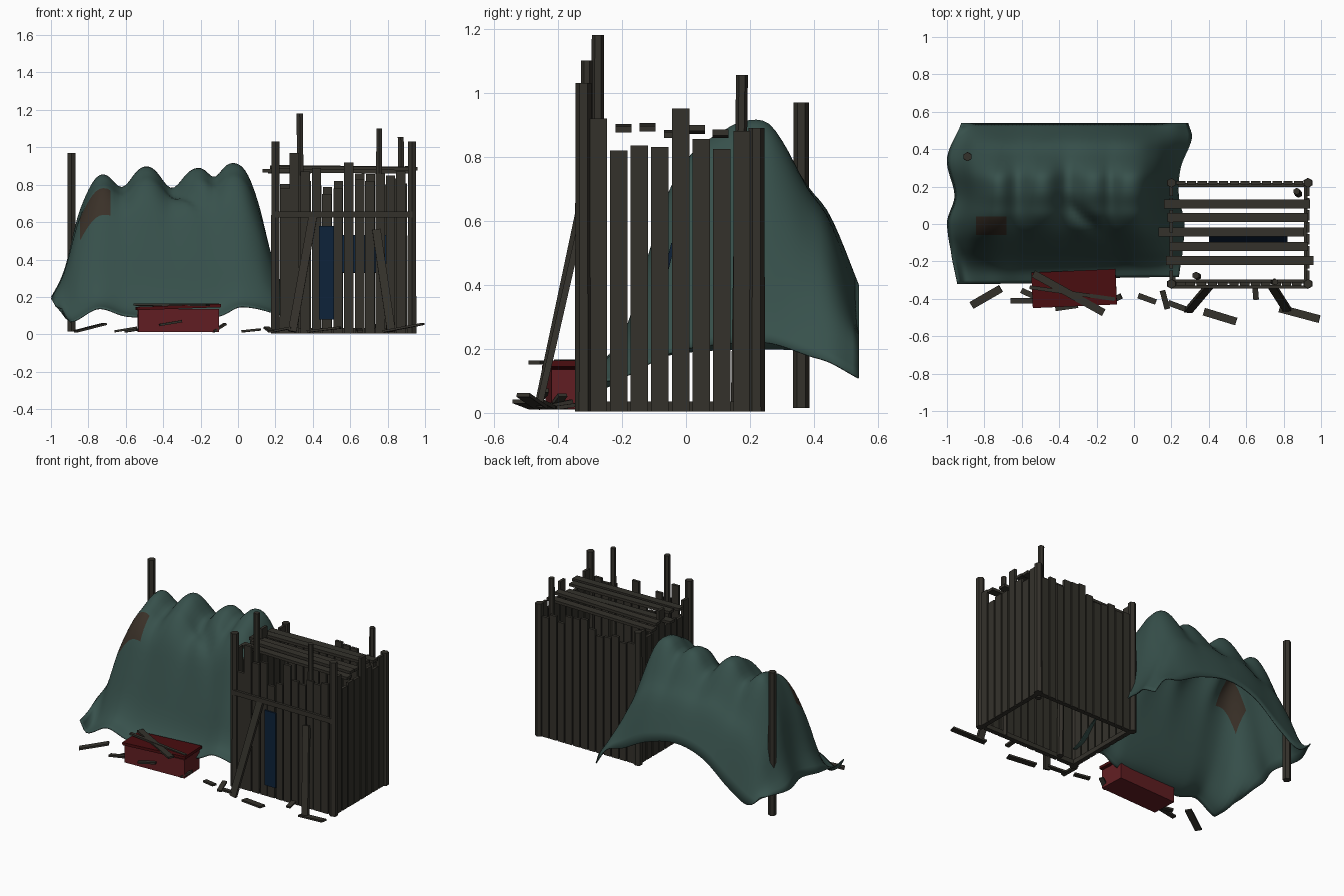
import bpy, bmesh, math, random
from mathutils import Vector, Matrix

random.seed(4)
if "Cube" in bpy.data.objects:
    bpy.data.objects.remove(bpy.data.objects["Cube"], do_unlink=True)


def material(name, r, g, b):
    m = bpy.data.materials.new(name)
    m.use_nodes = True
    m.diffuse_color = (r, g, b, 1)
    node = m.node_tree.nodes["Principled BSDF"]
    node.inputs["Base Color"].default_value = (r, g, b, 1)
    node.inputs["Roughness"].default_value = 0.9
    return m


wood = material("weathered wood", .034, .031, .024)
cloth = material("green canvas", .038, .081, .071)
patch = material("brown patch", .042, .030, .021)
red = material("red paint", .122, .013, .016)
dark_red = material("dark red paint", .068, .004, .005)
blue = material("blue paint", .004, .016, .042)


def finish(name, bm, *mats):
    mesh = bpy.data.meshes.new(name)
    bm.to_mesh(mesh)
    bm.free()
    for m in mats:
        mesh.materials.append(m)
    ob = bpy.data.objects.new(name, mesh)
    bpy.context.collection.objects.link(ob)
    return ob


def frame(a, b, side):
    """Matrix placing a unit part between two points, its width along side."""
    a, b = Vector(a), Vector(b)
    d = (b - a).normalized()
    n = d.cross(Vector(side)).normalized()
    s = n.cross(d)
    return Matrix.Translation((a + b) / 2) @ Matrix((s, n, d)).transposed().to_4x4(), (b - a).length


def board(name, a, b, width, thick, side=(1, 0, 0), mat=wood):
    m, length = frame(a, b, side)
    bm = bmesh.new()
    bmesh.ops.create_cube(bm, size=1, matrix=m @ Matrix.Diagonal((width, thick, length, 1)))
    return finish(name, bm, mat)


def post(name, a, b, radius):
    m, length = frame(a, b, (1, 0, 0))
    bm = bmesh.new()
    bmesh.ops.create_cone(bm, cap_ends=True, segments=6, radius1=radius,
                          radius2=radius * .92, depth=length, matrix=m)
    return finish(name, bm, wood)


def flat_board(name, x, y, z, length, angle, width=.04, rise=0.0, thick=.012):
    t = math.radians(angle)
    half = Vector((math.cos(t) * length / 2, math.sin(t) * length / 2, rise / 2))
    c = Vector((x, y, z))
    return board(name, c - half, c + half, width, thick, (-math.sin(t), math.cos(t), 0))


def curve(pts, t):
    """Smooth interpolation through (position, value) pairs."""
    t = min(max(t, pts[0][0]), pts[-1][0])
    i = max(k for k in range(len(pts) - 1) if pts[k][0] <= t)

    def slope(k):
        p, q = pts[max(k - 1, 0)], pts[min(k + 1, len(pts) - 1)]
        return (q[1] - p[1]) / (q[0] - p[0])
    (x0, y0), (x1, y1) = pts[i], pts[i + 1]
    h = x1 - x0
    s = (t - x0) / h
    return (y0 * (1 + 2 * s) * (1 - s) ** 2 + y1 * s * s * (3 - 2 * s)
            + h * s * (1 - s) * (slope(i) * (1 - s) - slope(i + 1) * s))


# Draped canvas: ridge line, its sags, front and back hems, and the cross-section
ridge = [(-.98, .20), (-.92, .36), (-.85, .65), (-.74, .85), (-.5, .9), (-.23, .89),
         (-.02, .91), (.05, .86), (.12, .7), (.18, .5), (.24, .32), (.3, .22)]
sags = [(-.62, .11, .07), (-.355, .115, .075), (-.125, .065, .05)]
front_hem = [(-.98, .14), (-.92, .07), (-.75, .14), (-.6, .1), (-.35, .09), (-.1, .1), (.02, .15), (.3, .1)]
back_hem = [(-.98, .2), (-.85, .13), (-.7, .2), (-.5, .35), (-.3, .4), (-.08, .35), (.1, .26), (.22, .22), (.3, .11)]
section = [(-.32, 0), (-.24, .06), (-.18, .2), (-.12, .45), (-.05, .73), (.03, .89), (.1, .95), (.17, 1),
           (.25, 1), (.3, .9), (.38, .64), (.45, .45), (.54, 0)]
left_hem = [(-.32, .04), (0, -.02), (.15, .02), (.35, -.02), (.54, .06)]
right_hem = [(-.32, -.06), (0, -.03), (.15, -.06), (.3, -.05), (.46, .01), (.54, -.01)]
NX, NY = 64, 43
bm = bmesh.new()
rows = []
for j in range(NY + 1):
    y = -.32 + .86 * j / NY
    p = curve(section, y)
    row = []
    for i in range(NX + 1):
        u = i / NX
        x = -.98 + 1.28 * u
        hem = curve(front_hem if y < .2 else back_hem, x)
        z = hem + (curve(ridge, x) - hem) * p
        z -= sum(d * math.exp(-((x - c) / w) ** 2) for c, d, w in sags) * p ** 3
        # slanting crease on the front slope
        along, across = (x + .25) * .76 - (y - .02) * .65, (x + .25) * .65 + (y - .02) * .76
        z -= .06 * math.exp(-(along / .12) ** 2 - (across / .04) ** 2)
        warp = left_hem if u < .5 else right_hem
        px = x + curve(warp, y) * abs(2 * u - 1) ** 5
        py = y + .018 * (1 + math.tanh(5 * x + 1.5)) * max(0, 1 - j / 8)
        row.append(bm.verts.new((px, py, max(z, .05))))
    rows.append(row)
for j in range(NY):
    for i in range(NX):
        f = bm.faces.new((rows[j][i], rows[j][i + 1], rows[j + 1][i + 1], rows[j + 1][i]))
        f.smooth = True
        c = f.calc_center_median()
        f.material_index = int(-.84 < c.x < -.69 and -.05 < c.y < .03)
canvas = finish("canvas_cover", bm, cloth, patch)
canvas.modifiers.new("thickness", "SOLIDIFY").thickness = .006
post("canvas_pole", (-.89, .36, .015), (-.89, .36, .97), .026)

# Shack corner posts and the taller stakes
X0, X1, Y0, Y1 = .2, .93, -.32, .22
for x in (X0, X1):
    post("front_corner_post", (x, Y0, .005), (x, Y0, 1.03), .027)
    post("back_corner_post", (x, Y1, .005), (x, Y1, .89), .027)
post("front_left_stake", (.34, -.28, .01), (.33, -.275, 1.18), .021)
post("front_right_stake", (.75, -.31, .01), (.755, -.31, 1.1), .019)
post("back_stake", (.88, .16, .01), (.87, .175, 1.055), .02)

# Front wall: plank tops vary, with one blue plank in the doorway
front = [(.25, .78), (.3, .97), (.36, .87), (.42, .89), (.475, .75), (.535, .78),
         (.593, .92), (.65, .83), (.705, .82), (.76, .86), (.815, .85), (.87, .87)]
for x, h in front:
    board("front_plank", (x, Y0, .005), (x, Y0, h), .05, .018)
board("blue_door_plank", (.473, Y0 - .012, .08), (.473, Y0 - .012, .58), .082, .012, mat=blue)
board("blue_inner_panel", (.61, -.09, .33), (.61, -.04, .53), .42, .012, mat=blue)
board("front_crossbar", (X0, Y0 - .018, .64), (X1, Y0 - .018, .64), .032, .016, (0, 0, 1))

# Back wall
for k in range(12):
    x = X0 + .05 + k * .0573
    board("back_plank", (x, Y1, .005), (x, Y1, random.uniform(.78, .88)), .049, .018)

# Side walls
tops = [.92, .82, .835, .83, .95, .855, .825, .88]
for x, name in ((X0, "right_side_plank"), (X1, "left_side_plank")):
    for k, h in enumerate(tops):
        y = -.275 + k * .0645
        board(name, (x, y, .005), (x, y, h), .055, .018, (0, 1, 0))

# Ground frame, just inside the walls
for y in (Y0 + .012, Y1 - .012):
    board("ground_rail", (X0, y, .02), (X1, y, .02), .03, .02, (0, 0, 1))
for x in (X0 + .012, X1 - .012):
    board("ground_rail", (x, Y0, .02), (x, Y1, .02), .03, .02, (0, 0, 1))

# Loose roof slats: y, start, end, height
slats = [(-.195, .17, .96, .893), (-.12, .19, .93, .897), (-.043, .13, .91, .875),
         (.035, .18, .93, .88), (.107, .16, .94, .868)]
for y, xa, xb, z in slats:
    board("roof_slat", (xa, y, z), (xb, y, z + random.uniform(-.012, .012)), .05, .018, (0, 1, 0))

# Leaning braces
board("right_brace", (.29, -.465, .015), (.4, -.335, .63), .045, .02)
board("left_brace", (.82, -.46, .015), (.74, -.335, .56), .045, .02)

# Red chest with a loose lid and planks thrown over it
turn = Matrix.Translation((-.32, -.345, 0)) @ Matrix.Rotation(math.radians(2.5), 4, "Z")
chest = board("chest_body", (0, 0, .012), (0, 0, .135), .43, .17, mat=red)
chest.matrix_world = turn
lid = board("chest_lid", (-.225, 0, .138), (.225, 0, .154), .19, .018, (0, 1, 0), dark_red)
lid.matrix_world = turn
flat_board("lid_plank", -.35, -.37, .157, .43, -29, .04)
flat_board("lid_batten", -.33, -.37, .16, .46, -8, .02)
flat_board("chest_front_stick", -.36, -.445, .06, .12, 8, .025, .02)

# Scattered boards: x, y, length, angle, rise
scraps = [(-.79, -.39, .18, 30, .04), (-.6, -.41, .12, 0, .02), (-.57, -.37, .07, -25, .01),
          (-.1, -.4, .07, 25, .04), (.07, -.4, .1, -20, .01), (.165, -.405, .1, 105, .02),
          (.235, -.44, .11, -20, .02), (.46, -.495, .18, -17, .02),
          (.65, -.37, .07, 95, .01), (.885, -.48, .22, -15, .04)]
for x, y, length, angle, rise in scraps:
    flat_board("scattered_board", x, y, .016 + rise / 2, length, angle, .03 if length < .15 else .042, rise)
